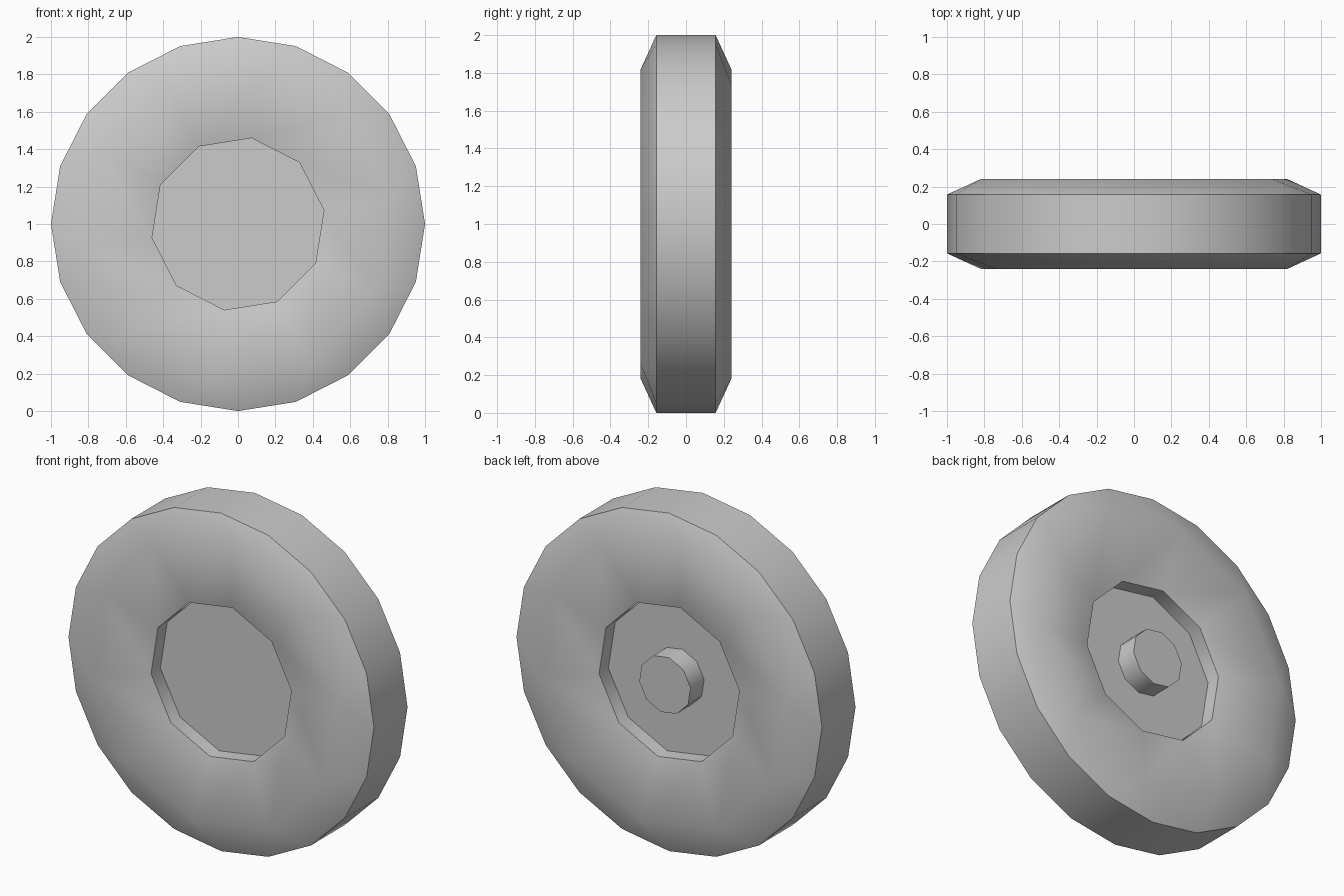
import bpy, bmesh
from math import cos, sin, radians, pi

cube = bpy.data.objects.get("Cube")
if cube:
    bpy.data.objects.remove(cube, do_unlink=True)

grey = bpy.data.materials.new("plain_grey")
grey.use_nodes = True
colour = (0.6, 0.6, 0.6, 1)
grey.diffuse_color = colour
grey.node_tree.nodes["Principled BSDF"].inputs["Base Color"].default_value = colour

TWIST = radians(9)
TREAD, SHOULDER, RIM, AXLE = 1.0, 0.83, 0.465, 0.17
TREAD_Y, SHOULDER_Y, HUB_Y, AXLE_Y = 0.157, 0.24, 0.07, 0.197


def ring(bm, radius, depth, side, count=10, twist=TWIST):
    """Ring of vertices; side 1 is the front, -1 the back (half turn about z)."""
    angles = [twist + 2 * pi * i / count for i in range(count)]
    return [bm.verts.new((side * radius * cos(a), -side * depth, 1 + radius * sin(a)))
            for a in angles]


def bridge(bm, a, b):
    n = len(a)
    for i in range(n):
        bm.faces.new((a[i], a[(i + 1) % n], b[(i + 1) % n], b[i]))


def finish(bm, name):
    bmesh.ops.recalc_face_normals(bm, faces=bm.faces)
    mesh = bpy.data.meshes.new(name)
    bm.to_mesh(mesh)
    bm.free()
    mesh.materials.append(grey)
    obj = bpy.data.objects.new(name, mesh)
    bpy.context.collection.objects.link(obj)
    bpy.ops.object.select_all(action="DESELECT")
    obj.select_set(True)
    bpy.context.view_layer.objects.active = obj
    bpy.ops.object.shade_smooth_by_angle(angle=radians(50))
    return obj


def prism(name, radius, y_out, y_in, side):
    bm = bmesh.new()
    outer = ring(bm, radius, y_out, side)
    inner = ring(bm, radius, y_in, side)
    bridge(bm, outer, inner)
    bm.faces.new(outer)
    bm.faces.new(inner)
    finish(bm, name)


# Tyre: twenty-sided tread, ten-sided shoulders, dished sidewalls, inner rim walls
bm = bmesh.new()
edges, bores = [], []
for side in (1, -1):
    edge = ring(bm, TREAD, TREAD_Y, side, 20, 0)
    shoulder = ring(bm, SHOULDER, SHOULDER_Y, side)
    rim = ring(bm, RIM, TREAD_Y, side)
    bore = ring(bm, RIM, HUB_Y, side)
    for i in range(10):
        here, after = shoulder[i], shoulder[(i + 1) % 10]
        a, b, c = (edge[(2 * i + k) % 20] for k in range(3))
        bm.faces.new((here, a, b))
        bm.faces.new((here, b, c, after))
    bridge(bm, shoulder, rim)
    bridge(bm, rim, bore)
    # Hub face closes the recess
    bm.faces.new(bore)
    edges.append(edge)

# Back ring runs the opposite way round, so match it by mirrored index
front, back = edges
bridge(bm, front, [back[(10 - i) % 20] for i in range(20)])
finish(bm, "tyre_and_hub")

# Axle stub on the back of the hub
prism("axle_stub", AXLE, AXLE_Y, HUB_Y - 0.03, -1)
